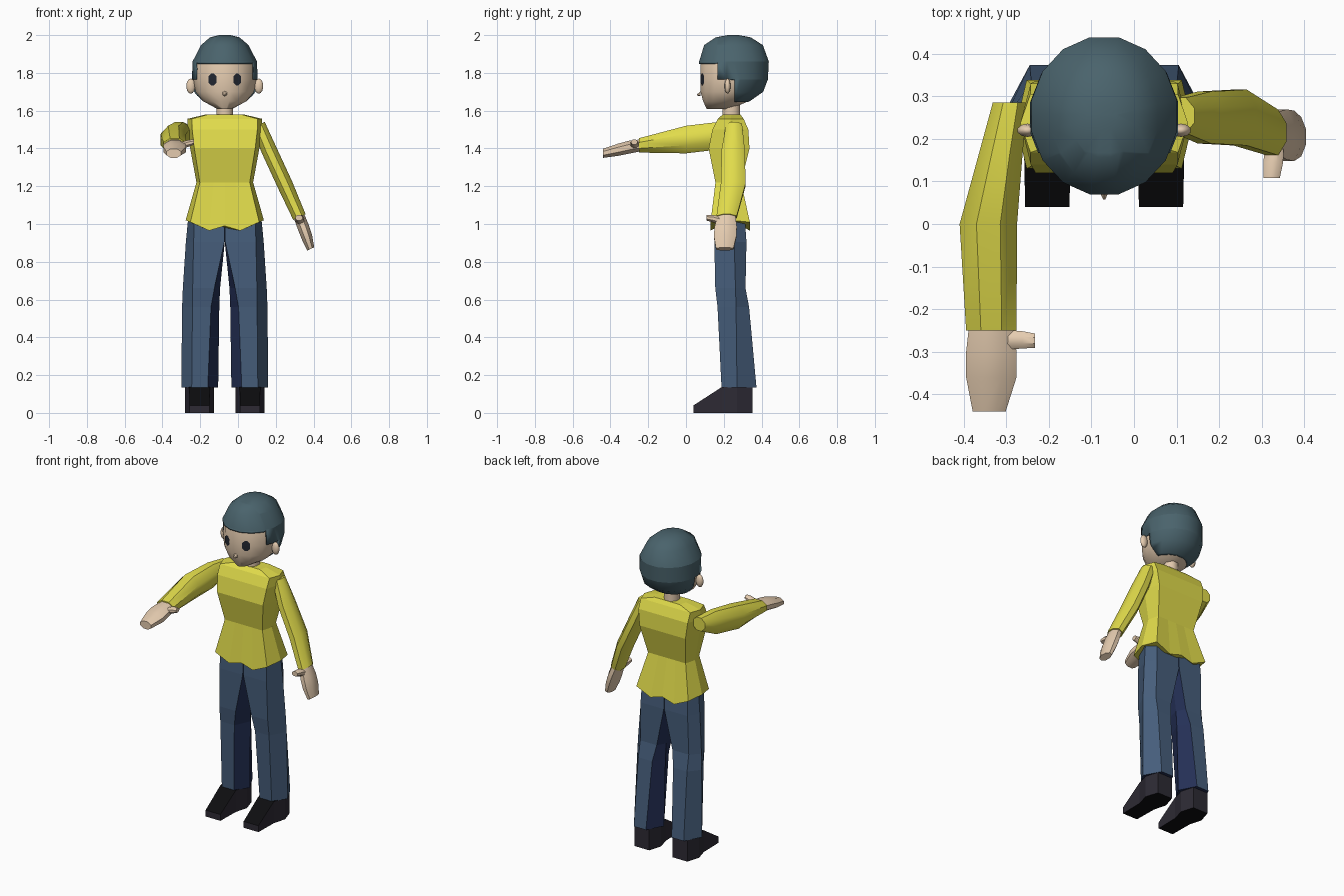
import bpy, bmesh, math
from mathutils import Vector

if "Cube" in bpy.data.objects:
    bpy.data.objects.remove(bpy.data.objects["Cube"])

CX = -0.07  # the body's centre line


def mat(name, r, g, b):
    m = bpy.data.materials.new(name)
    m.diffuse_color = (r, g, b, 1)
    m.use_nodes = True
    m.node_tree.nodes["Principled BSDF"].inputs["Base Color"].default_value = m.diffuse_color
    return m


YELLOW = mat("yellow_cloth", 0.75, 0.71, 0.07)
DENIM = mat("blue_denim", 0.062, 0.112, 0.20)
NAVY = mat("navy_inner_leg", 0.018, 0.03, 0.095)
SKIN = mat("skin", 0.78, 0.60, 0.43)
HAIR = mat("slate_hair", 0.068, 0.125, 0.15)
SHOE = mat("dark_shoe", 0.026, 0.023, 0.034)
BLACK = mat("black_sole", 0.004, 0.004, 0.005)
EYE = mat("dark_eye", 0.016, 0.02, 0.03)


def loft_bm(rings):
    bm = bmesh.new()
    rows = [[bm.verts.new(p) for p in r] for r in rings]
    n = len(rows[0])
    for a, b in zip(rows, rows[1:]):
        for i in range(n):
            j = (i + 1) % n
            bm.faces.new((a[i], a[j], b[j], b[i]))
    bm.faces.new(rows[0])
    bm.faces.new(rows[-1])
    bmesh.ops.recalc_face_normals(bm, faces=bm.faces)
    return bm


def finish(name, bm, mats, rule=None, smooth=None):
    bm.normal_update()
    if rule:
        for f in bm.faces:
            f.material_index = rule(f)
    me = bpy.data.meshes.new(name)
    bm.to_mesh(me)
    bm.free()
    for m in mats:
        me.materials.append(m)
    ob = bpy.data.objects.new(name, me)
    bpy.context.collection.objects.link(ob)
    if smooth:
        bpy.ops.object.select_all(action='DESELECT')
        ob.select_set(True)
        bpy.context.view_layer.objects.active = ob
        bpy.ops.object.shade_smooth_by_angle(angle=math.radians(smooth))
    return ob


def oval(c, u, v, a, b, n=8):
    c, u, v = Vector(c), Vector(u), Vector(v)
    return [c + u * a * math.cos(t) + v * b * math.sin(t)
            for t in (2 * math.pi * (i + 0.5) / n for i in range(n))]


def cut(bm, co, no, clear=False):
    bmesh.ops.bisect_plane(bm, geom=bm.verts[:] + bm.edges[:] + bm.faces[:],
                           plane_co=co, plane_no=no, clear_outer=clear)


# Head shape: z, half width, front y, back y
HEAD = [(2.0, .03, .22, .28), (1.988, .08, .155, .345), (1.947, .128, .093, .41),
        (1.86, .174, .066, .442), (1.765, .177, .064, .437), (1.70, .166, .066, .412),
        (1.65, .125, .08, .34), (1.61, .05, .10, .25)]


def head_bm(inset):
    rings = []
    for z, hx, f, b in HEAD:
        z -= inset if z > 1.9 else 0
        rings.append(oval((CX, (f + b) / 2, z), (1, 0, 0), (0, 1, 0),
                          hx - inset, (b - f) / 2 - inset, 16))
    return loft_bm(rings)


finish("head", head_bm(0.008), [SKIN], smooth=50)

# Hair: shell cut away around the face
bm = head_bm(0)
for z in (1.86, 1.765, 1.645):
    cut(bm, (0, 0, z), (0, 0, 1))
for y in (0.167, 0.257):
    cut(bm, (0, y, 0), (0, 1, 0))


def is_hair(p):
    return p.z > 1.86 or (p.y > .167 and p.z > 1.765) or (p.y > .257 and p.z > 1.645)


bmesh.ops.delete(bm, geom=[f for f in bm.faces if not is_hair(f.calc_center_median())],
                 context='FACES')
hair = finish("hair", bm, [HAIR], smooth=50)
sol = hair.modifiers.new("thickness", 'SOLIDIFY')
sol.thickness = 0.012
sol.offset = -1

# Eyes and ears
for s, side in ((-1, "right"), (1, "left")):
    bm = head_bm(0.004)
    cut(bm, (0, .2, 0), (0, 1, 0), True)
    for k in range(8):
        d = Vector((math.cos(k * math.pi / 4), 0, math.sin(k * math.pi / 4)))
        r = math.hypot(.021 * d.x, .032 * d.z)
        cut(bm, Vector((CX + s * .066, 0, 1.765)) + d * r, d, True)
    finish(side + "_eye", bm, [EYE])

    bm = bmesh.new()
    bmesh.ops.create_uvsphere(bm, u_segments=10, v_segments=7, radius=1)
    for v in bm.verts:
        v.co = (CX + s * .18 + v.co.x * .025, .22 + v.co.y * .016, 1.73 + v.co.z * .04)
    finish(side + "_ear", bm, [SKIN], smooth=60)

# Nose
finish("nose", loft_bm([oval((CX, .078, 1.69), (1, 0, 0), (0, 0, 1), .014, .014, 6),
                        oval((CX, .058, 1.683), (1, 0, 0), (0, 0, 1), .003, .003, 6)]), [SKIN])

# Neck
finish("neck", loft_bm([oval((CX, .24, z), (1, 0, 0), (0, 1, 0), .047, .05)
                        for z in (1.54, 1.67)]), [SKIN], smooth=50)

# Shirt body with a pointed hem: z, half width, front y, back y
FX = (-.88, -.4, 0, .4, .88)
HEM = (1.01, .965, .99, .965, 1.01)
rings = []
for k, (z, hx, f, b) in enumerate([(1.02, .207, .13, .338), (1.22, .15, .156, .292),
                                   (1.40, .183, .12, .336), (1.50, .196, .14, .33),
                                   (1.557, .197, .168, .305), (1.58, .10, .195, .288)]):
    zs = HEM if k == 0 else [z] * 5
    front = [(CX + hx * x, f, h) for x, h in zip(FX, zs)]
    back = [(CX + hx * x, b, h) for x, h in zip(FX, zs)][::-1]
    m = (f + b) / 2
    rings.append(front + [(CX + hx, m, z)] + back + [(CX - hx, m, z)])
finish("shirt", loft_bm(rings), [YELLOW])

# Trouser legs (hexagonal) and shoes, mirrored
# z, outer, front outer, front inner, inner distances, then front, middle, back y
LEG = [(.135, .23, .175, .09, .035, .188, .27, .373),
       (.56, .226, .171, .073, .029, .167, .265, .334),
       (.66, .222, .17, .055, .025, .155, .262, .315),
       (.905, .206, .165, .002, .0, .15, .255, .32),
       (1.05, .192, .16, .002, .0, .155, .25, .31)]
for s, side in ((-1, "right"), (1, "left")):
    rings = []
    for z, o, fo, fi, i, f, m, b in LEG:
        rings.append([(CX + s * x, y, z) for x, y in
                      ((o, m), (fo, f), (fi, f), (i, m), (fi, b), (fo, b))])
    finish(side + "_trouser_leg", loft_bm(rings), [DENIM, NAVY],
           lambda f: int(f.normal.x * s < -.3 or f.normal.z < -.5))

    sx = CX + s * .1335
    rings = [[(sx - h, y, 0), (sx + h, y, 0), (sx + h, y, t), (sx - h, y, t)]
             for y, h, t in ((.04, .052, .04), (.19, .055, .137),
                             (.27, .077, .137), (.352, .052, .137))]
    finish(side + "_shoe", loft_bm(rings), [SHOE, BLACK], lambda f: int(abs(f.normal.z) > .5))


# Arms: each row is x, y, z, two half sizes
def limb(name, rows, u, v, m):
    finish(name, loft_bm([oval(r[:3], u, v, r[3], r[4]) for r in rows]), [m], smooth=40)


X, Y, Z = (1, 0, 0), (0, 1, 0), (0, 0, 1)
TILT = (.91, 0, .41)
limb("right_sleeve", [(-.29, .285, 1.49, .045, .045), (-.312, .17, 1.467, .055, .079),
                      (-.342, 0, 1.447, .073, .079), (-.335, -.25, 1.416, .064, .041)], X, Z, YELLOW)
limb("right_hand", [(-.335, -.235, 1.417, .056, .034), (-.335, -.30, 1.407, .064, .037),
                    (-.335, -.36, 1.393, .064, .035), (-.34, -.44, 1.374, .042, .026)], X, Z, SKIN)
limb("right_thumb", [(-.30, -.272, 1.415, .025, .02), (-.262, -.272, 1.427, .022, .02),
                     (-.232, -.274, 1.434, .018, .014)], Y, Z, SKIN)
limb("left_sleeve", [(.108, .255, 1.525, .04, .045), (.165, .25, 1.39, .045, .066),
                     (.249, .25, 1.208, .045, .071), (.325, .215, 1.037, .039, .058)], TILT, Y, YELLOW)
limb("left_hand", [(.321, .215, 1.047, .032, .05), (.347, .21, .98, .034, .064),
                   (.365, .207, .93, .032, .064), (.385, .205, .868, .022, .05)], TILT, Y, SKIN)
limb("left_thumb", [(.33, .19, 1.015, .024, .022), (.327, .145, 1.028, .025, .022),
                    (.323, .108, 1.033, .021, .016)], X, Z, SKIN)
